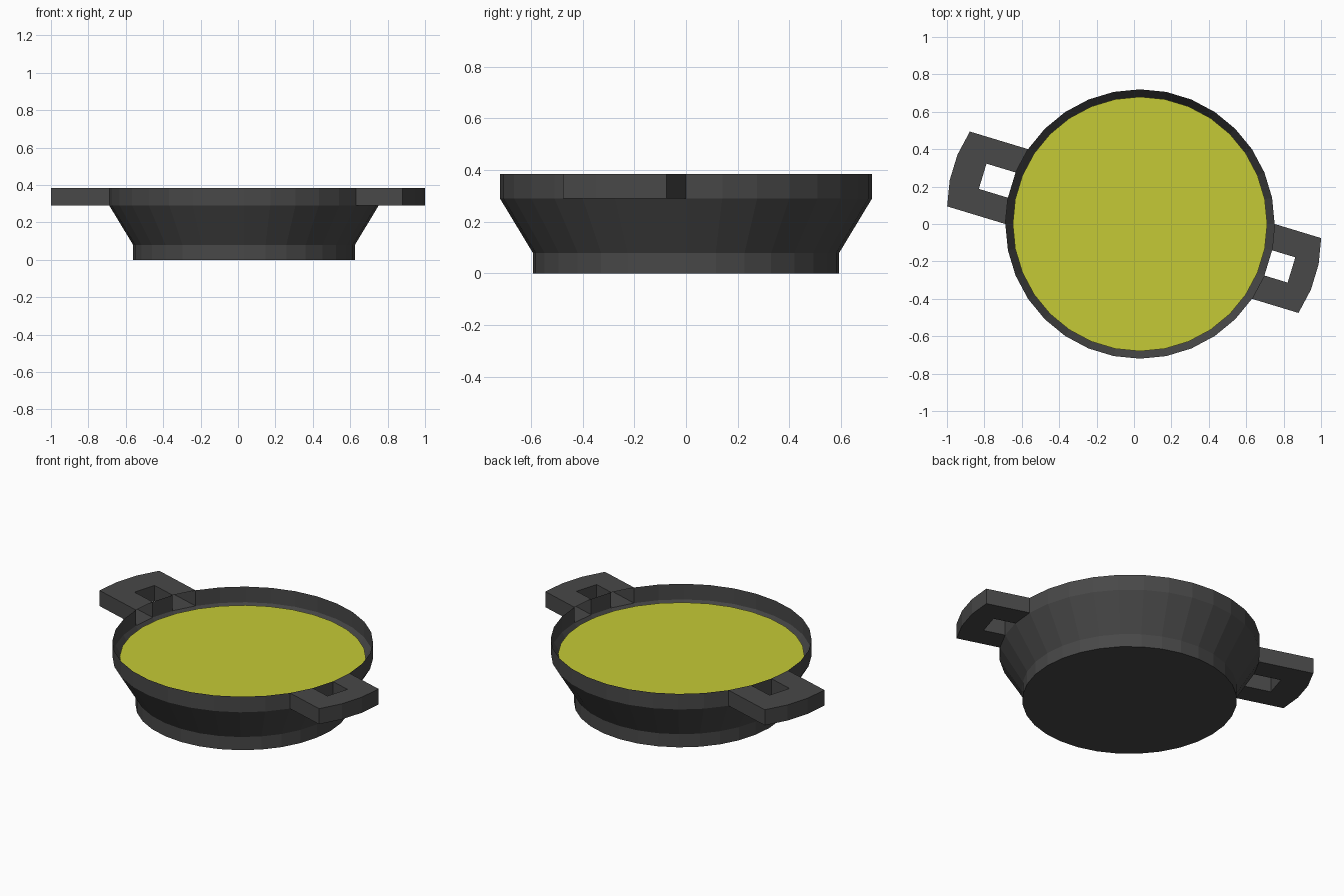
import bpy, bmesh
from math import cos, sin, radians, pi
from mathutils import Vector

if "Cube" in bpy.data.objects:
    bpy.data.objects.remove(bpy.data.objects["Cube"])

N = 32
CX, CY = 0.032, 0.0
RIM_R, LIP_Z, TOP_Z = 0.72, 0.29, 0.385


def material(name, rgb):
    m = bpy.data.materials.new(name)
    m.diffuse_color = (*rgb, 1)
    m.use_nodes = True
    m.node_tree.nodes["Principled BSDF"].inputs["Base Color"].default_value = m.diffuse_color
    return m


def finish(bm, name, mat):
    me = bpy.data.meshes.new(name)
    bm.to_mesh(me)
    bm.free()
    ob = bpy.data.objects.new(name, me)
    bpy.context.collection.objects.link(ob)
    me.materials.append(mat)
    return ob


def ring_point(i, r, z):
    a = 2 * pi * i / N
    return Vector((CX + r * cos(a), CY + r * sin(a), z))


iron = material("dark_iron", (0.065, 0.065, 0.065))
yellow = material("yellow_food", (0.56, 0.59, 0.037))

# Thin pan shell: base, flared side, upright rim (open where handle prongs join)
PRONGS = {13, 15, 29, 31}
profile = [(0.593, 0), (0.593, 0.08), (RIM_R, LIP_Z), (RIM_R, TOP_Z)]
bm = bmesh.new()
rings = [[bm.verts.new(ring_point(i, r, z)) for i in range(N)] for r, z in profile]
bm.faces.new(rings[0][::-1])
for k in range(3):
    for i in range(N):
        if k == 2 and i in PRONGS:
            continue
        j = (i + 1) % N
        bm.faces.new((rings[k][i], rings[k][j], rings[k + 1][j], rings[k + 1][i]))
finish(bm, "pan_bowl", iron)

# Filling surface
bm = bmesh.new()
bm.faces.new([bm.verts.new(ring_point(i, 0.68, LIP_Z)) for i in range(N)])
finish(bm, "filling", yellow)


# Loop handle: three rim segments pushed out in two rows, inner middle cell left open
def handle(name, start, reach):
    a = radians((start + 1.5) * 360 / N)
    push = Vector((cos(a), sin(a), 0)) * reach
    bm = bmesh.new()
    grid = [[[bm.verts.new(ring_point(start + c, RIM_R, z) + push * row / 2)
              for z in (LIP_Z, TOP_Z)] for c in range(4)] for row in range(3)]
    for row in range(2):
        for c in range(3):
            if (row, c) == (0, 1):
                continue
            q = [grid[row][c], grid[row + 1][c], grid[row + 1][c + 1], grid[row][c + 1]]
            bm.faces.new([v[1] for v in q])
            bm.faces.new([v[0] for v in reversed(q)])

    def wall(p, q):
        bm.faces.new((p[0], q[0], q[1], p[1]))

    for row in range(2):
        wall(grid[row][0], grid[row + 1][0])
        wall(grid[row + 1][3], grid[row][3])
    for c in range(3):
        wall(grid[2][c], grid[2][c + 1])
    wall(grid[1][1], grid[0][1])
    wall(grid[0][2], grid[1][2])
    wall(grid[1][2], grid[1][1])
    bmesh.ops.recalc_face_normals(bm, faces=bm.faces[:])
    finish(bm, name, iron)


handle("left_handle", 13, 0.325)
handle("right_handle", 29, 0.26)
